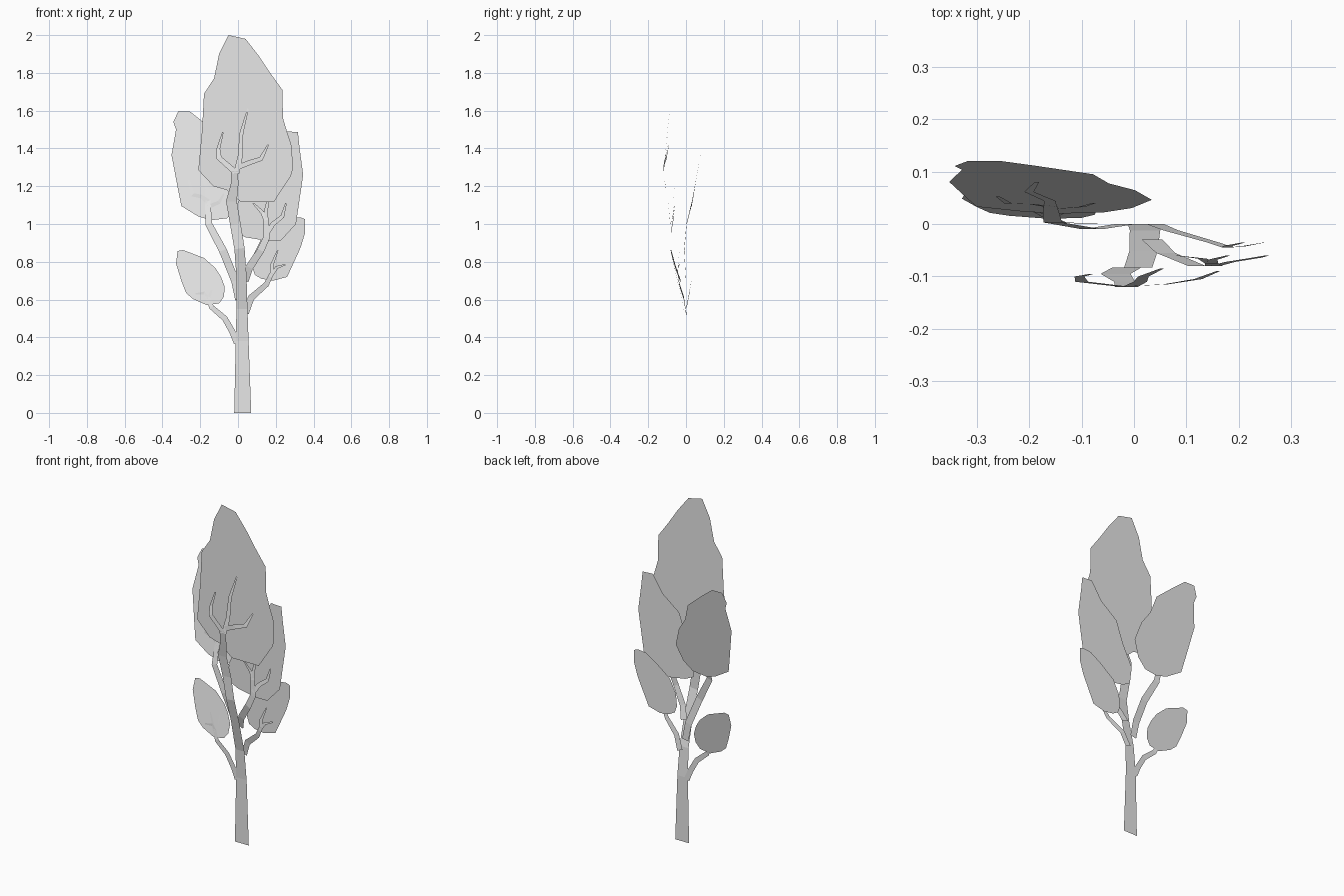
import bpy
from mathutils import Vector

grey = bpy.data.materials.new("light_grey")
grey.diffuse_color = (0.8, 0.8, 0.8, 1)


def add_mesh(name, verts, faces):
    me = bpy.data.meshes.new(name)
    me.from_pydata(verts, [], faces)
    me.materials.append(grey)
    ob = bpy.data.objects.new(name, me)
    bpy.context.collection.objects.link(ob)
    return ob


def crown(name, outline, y0, z0=0.0, slope=0.0):
    """Flat leaf sheet from an (x, z) outline, optionally leaning back."""
    verts = [(x, y0 + slope * (z - z0), z) for x, z in outline]
    add_mesh(name, verts, [list(range(len(verts)))[::-1]])


def ribbon(name, path):
    """Flat tapered limb facing the front; path holds (x, y, z, width)."""
    verts, n = [], len(path)
    pts = [Vector((p[0], p[2])) for p in path]
    for i, (x, y, z, w) in enumerate(path):
        dirs = [(pts[j + 1] - pts[j]).normalized() for j in (i - 1, i) if 0 <= j < n - 1]
        t = sum(dirs, Vector((0, 0))).normalized()
        half = w / 2 / max(0.6, t.dot(dirs[0]))
        if i == 0 and z == 0:
            t = Vector((0, 1))          # level cut on the ground
        verts += [(x - t.y * half, y, z + t.x * half), (x + t.y * half, y, z - t.x * half)]
    add_mesh(name, verts, [(2 * i, 2 * i + 1, 2 * i + 3, 2 * i + 2) for i in range(n - 1)])


def lean(x, z, w, y0, z0):
    """Limb point lying just in front of a leaning crown."""
    return (x, y0 - 0.004 + 0.174 * (z - z0), z, w)


# Leaf crowns
crown("main_crown", [
    (-.05, 2), (.04, 1.98), (.11, 1.89), (.17, 1.80), (.235, 1.71), (.238, 1.56), (.26, 1.487),
    (.285, 1.41), (.29, 1.29), (.28, 1.255), (.19, 1.117), (.015, 1.117), (-.06, 1.18),
    (-.13, 1.20), (-.21, 1.285), (-.19, 1.5), (-.18, 1.69), (-.127, 1.77), (-.10, 1.90)], -.079)
crown("middle_right_crown", [
    (.25, 1.49), (.317, 1.487), (.325, 1.41), (.345, 1.26), (.317, 1.07), (.307, 1.0),
    (.225, .91), (.16, .91), (.04, .93), (-.013, .955), (-.026, 1.06), (.033, 1.18),
    (.08, 1.31), (.184, 1.39)], -.05)
crown("small_right_crown", [
    (.28, 1.03), (.33, 1.035), (.354, 1.026), (.354, .95), (.333, .88), (.32, .85), (.26, .72),
    (.185, .70), (.125, .71), (.09, .73), (.076, .77), (.083, .84), (.122, .92), (.214, .99)], -.025)
crown("left_crown", [
    (-.317, 1.595), (-.254, 1.595), (-.19, 1.545), (-.078, 1.45), (-.048, 1.35), (.002, 1.275),
    (.034, 1.17), (-.004, 1.08), (-.06, 1.03), (-.143, 1.02), (-.21, 1.04), (-.30, 1.095),
    (-.317, 1.18), (-.352, 1.365), (-.328, 1.5), (-.342, 1.54)], .02, 1.02, .174)
crown("small_left_crown", [
    (-.32, .857), (-.29, .862), (-.18, .82), (-.12, .767), (-.09, .72), (-.07, .667),
    (-.075, .614), (-.10, .58), (-.164, .57), (-.238, .603), (-.275, .635), (-.30, .70),
    (-.328, .79)], .01, .57, .174)

# Trunk running up into the main crown
ribbon("trunk", [
    (.025, 0, 0, .09), (.022, 0, .38, .068), (.021, -.012, .55, .058), (.018, -.052, .73, .054),
    (.008, -.083, .87, .054), (-.014, -.083, 1.0, .056), (-.035, -.095, 1.12, .056),
    (-.018, -.11, 1.21, .04), (-.018, -.12, 1.28, .036)])
ribbon("main_twig_left", [
    (-.015, -.12, 1.275, .03), (-.10, -.11, 1.35, .026), (-.104, -.10, 1.40, .018),
    (-.08, -.095, 1.485, .008)])
ribbon("main_twig_centre", [
    (-.008, -.12, 1.27, .03), (.012, -.11, 1.36, .026), (.018, -.10, 1.48, .02),
    (.053, -.085, 1.61, .008)])
ribbon("main_twig_right", [
    (0, -.118, 1.30, .026), (.06, -.115, 1.325, .026), (.122, -.105, 1.345, .022),
    (.16, -.09, 1.42, .008)])

# Middle right branch
ribbon("middle_right_branch", [
    (.035, -.03, .70, .042), (.06, -.055, .77, .04), (.12, -.08, .86, .038),
    (.152, -.08, .93, .034), (.148, -.075, 1.02, .026), (.13, -.066, 1.06, .02), (.08, -.06, 1.11, .008)])
ribbon("middle_right_twig_outer", [
    (.152, -.08, .95, .028), (.185, -.072, 1.0, .024), (.235, -.064, 1.04, .02), (.254, -.06, 1.11, .008)])
ribbon("middle_right_twig_inner", [
    (.15, -.076, 1.0, .022), (.15, -.068, 1.08, .018), (.18, -.06, 1.23, .008)])

# Small right branch
ribbon("small_right_branch", [
    (.04, 0, .53, .036), (.07, -.012, .61, .034), (.15, -.035, .68, .028), (.18, -.045, .74, .022),
    (.178, -.042, .78, .018), (.21, -.035, .86, .007)])
ribbon("small_right_twig", [
    (.17, -.045, .72, .02), (.205, -.043, .77, .016), (.25, -.035, .785, .007)])

# Left branch
ribbon("left_branch", [
    (.005, 0, .60, .04), (-.015, 0, .70, .042), (-.08, -.01, .86, .042), (-.155, .003, 1.0, .036),
    lean(-.16, 1.12, .028, .02, 1.02), lean(-.195, 1.145, .02, .02, 1.02),
    lean(-.24, 1.155, .018, .02, 1.02), lean(-.26, 1.23, .008, .02, 1.02)])
ribbon("left_twig_centre", [
    lean(-.16, 1.10, .026, .02, 1.02), lean(-.16, 1.18, .022, .02, 1.02),
    lean(-.20, 1.28, .018, .02, 1.02), lean(-.185, 1.39, .008, .02, 1.02)])
ribbon("left_twig_right", [
    lean(-.16, 1.09, .022, .02, 1.02), lean(-.10, 1.115, .018, .02, 1.02),
    lean(-.075, 1.16, .008, .02, 1.02)])

# Small left branch
ribbon("small_left_branch", [
    (-.005, 0, .37, .034), (-.03, 0, .43, .032), (-.07, 0, .50, .03), (-.14, .003, .56, .026),
    lean(-.16, .61, .02, .01, .57), lean(-.18, .635, .014, .01, .57),
    lean(-.225, .63, .007, .01, .57)])
ribbon("small_left_twig_centre", [
    lean(-.165, .61, .018, .01, .57), lean(-.18, .65, .014, .01, .57), lean(-.20, .70, .007, .01, .57)])
ribbon("small_left_twig_right", [
    lean(-.158, .60, .016, .01, .57), lean(-.14, .65, .012, .01, .57), lean(-.14, .70, .007, .01, .57)])
